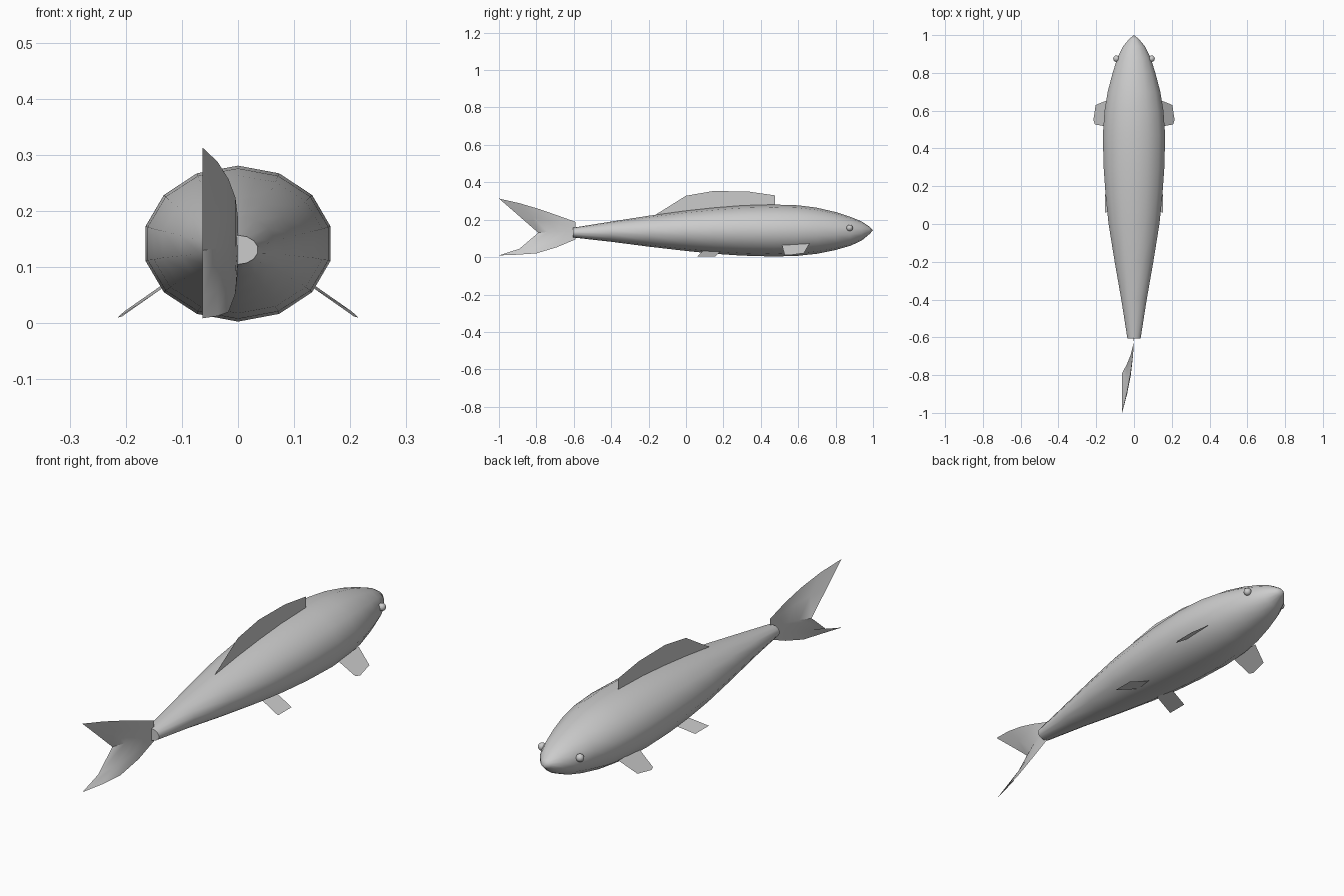
import bpy, math

if "Cube" in bpy.data.objects:
    bpy.data.objects.remove(bpy.data.objects["Cube"])


def make_object(name, verts, faces, smooth=False):
    mesh = bpy.data.meshes.new(name)
    mesh.from_pydata(verts, [], faces)
    mesh.update()
    ob = bpy.data.objects.new(name, mesh)
    bpy.context.collection.objects.link(ob)
    if smooth:
        bpy.ops.object.select_all(action='DESELECT')
        ob.select_set(True)
        bpy.context.view_layer.objects.active = ob
        bpy.ops.object.shade_smooth_by_angle(angle=math.radians(50))
    return ob


def mirror_x(ob):
    ob.modifiers.new("mirror", 'MIRROR').use_axis[0] = True


# Body: 14-sided loft of (y, half width, bottom z, top z), pointed at the nose
stations = [
    (-0.605, 0.036, 0.105, 0.157), (-0.4, 0.069, 0.082, 0.190),
    (-0.2, 0.105, 0.056, 0.221), (0.0, 0.138, 0.033, 0.248),
    (0.15, 0.154, 0.018, 0.264), (0.3, 0.165, 0.008, 0.276),
    (0.47, 0.169, 0.003, 0.281), (0.6, 0.160, 0.007, 0.277),
    (0.7, 0.143, 0.018, 0.264), (0.8, 0.116, 0.038, 0.241),
    (0.88, 0.090, 0.061, 0.215), (0.94, 0.060, 0.089, 0.190),
    (0.98, 0.026, 0.122, 0.163),
]
N = 14
verts, faces = [], []
for y, w, lo, hi in stations:
    for i in range(N):
        a = 2 * math.pi * i / N
        verts.append((w * math.sin(a), y, (lo + hi) / 2 + (hi - lo) / 2 * math.cos(a)))
for s in range(len(stations) - 1):
    for i in range(N):
        j = (i + 1) % N
        faces.append((s * N + i, s * N + j, s * N + N + j, s * N + N + i))
verts.append((0, 1.0, 0.143))
last = (len(stations) - 1) * N
faces += [(last + i, last + (i + 1) % N, len(verts) - 1) for i in range(N)]
faces.append(tuple(reversed(range(N))))
make_object("body", verts, faces, smooth=True)

# Tail fin: thin forked sheet, rows from top edge to bottom edge, curling to -x
tail_rows = [
    [(-0.59, 0.188), (-0.69, 0.224), (-0.785, 0.257), (-0.89, 0.288), (-1.0, 0.313)],
    [(-0.59, 0.165), (-0.67, 0.183), (-0.74, 0.198), (-0.82, 0.212), (-0.895, 0.222)],
    [(-0.59, 0.140), (-0.64, 0.139), (-0.69, 0.137), (-0.74, 0.134), (-0.79, 0.130)],
    [(-0.59, 0.118), (-0.66, 0.096), (-0.74, 0.077), (-0.82, 0.060), (-0.89, 0.045)],
    [(-0.59, 0.095), (-0.69, 0.053), (-0.80, 0.020), (-0.90, 0.013), (-1.0, 0.009)],
]
tail_verts = [(-0.063 * (c / 4) ** 1.9, y, z)
              for row in tail_rows for c, (y, z) in enumerate(row)]
tail_faces = [(r * 5 + c, r * 5 + c + 1, r * 5 + c + 6, r * 5 + c + 5)
              for r in range(4) for c in range(4)]
make_object("tail_fin", tail_verts, tail_faces, smooth=True)

# Dorsal fin: flat sheet on the centre line, lower edge sunk into the back
dorsal = [(-0.17, 0.222), (0.0, 0.328), (0.145, 0.353), (0.33, 0.351),
          (0.475, 0.330), (0.475, 0.275), (0.3, 0.27), (0.1, 0.25)]
make_object("dorsal_fin", [(0, y, z) for y, z in dorsal], [tuple(range(len(dorsal)))])

# Paired side fins
pectoral = make_object("pectoral_fins", [
    (0.130, 0.66, 0.072), (0.203, 0.63, 0.021), (0.215, 0.55, 0.010),
    (0.207, 0.527, 0.012), (0.130, 0.513, 0.066)], [(0, 1, 2, 3, 4)])
mirror_x(pectoral)
pelvic = make_object("pelvic_fins", [
    (0.055, 0.185, 0.032), (0.154, 0.155, 0.003),
    (0.154, 0.060, 0.003), (0.055, 0.090, 0.032)], [(0, 1, 2, 3)])
mirror_x(pelvic)

# Eyes
for side, label in ((-1, "left"), (1, "right")):
    bpy.ops.mesh.primitive_uv_sphere_add(segments=16, ring_count=10, radius=0.017,
                                         location=(side * 0.093, 0.875, 0.156))
    bpy.context.object.name = label + "_eye"
    bpy.ops.object.shade_smooth()
